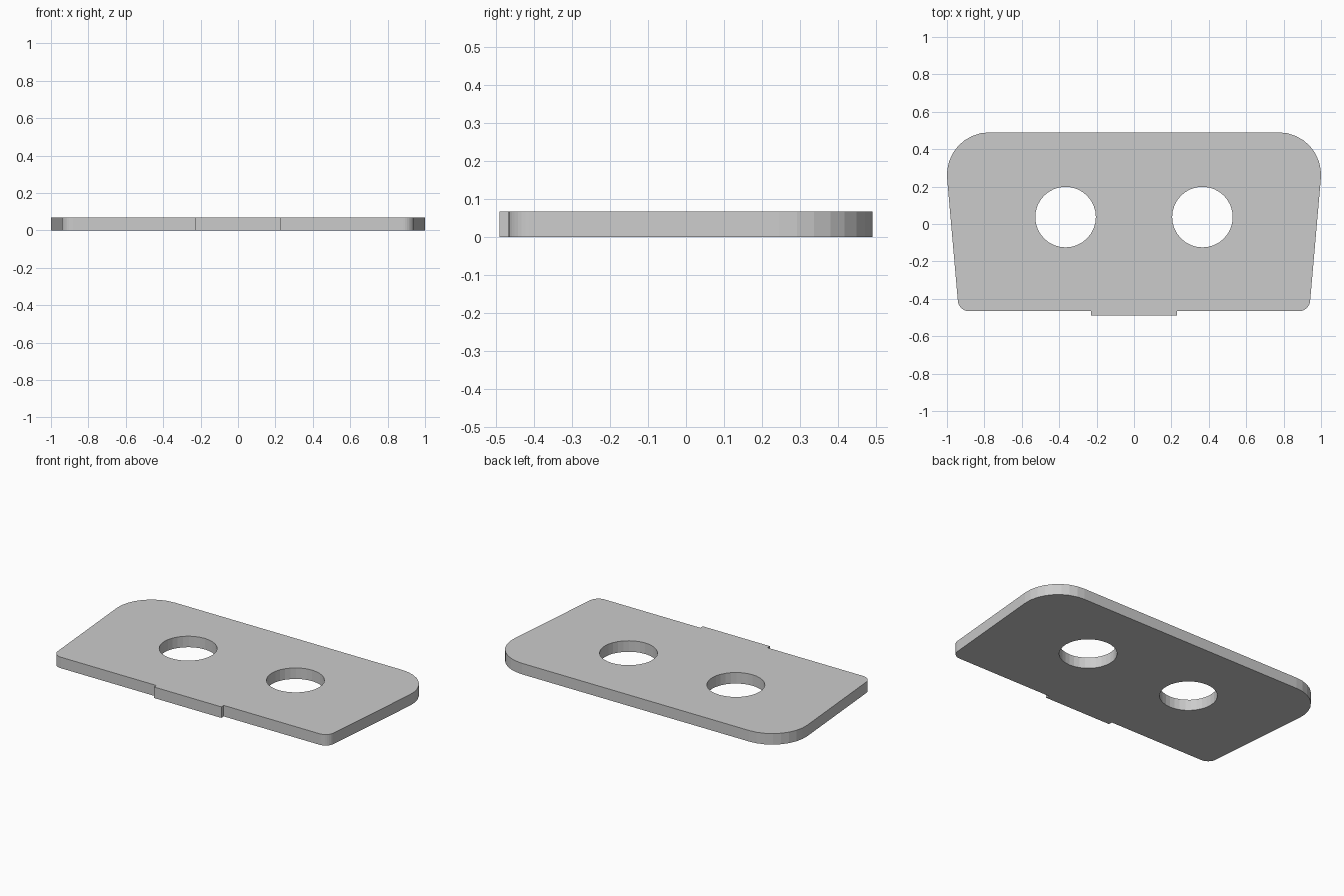
import bpy, bmesh
from math import sin, cos, radians, atan2, degrees, pi

if "Cube" in bpy.data.objects:
    bpy.data.objects.remove(bpy.data.objects["Cube"])

THICK = 0.068


def arc(cx, cy, r, a0, a1, n):
    return [(cx + r * cos(radians(a0 + (a1 - a0) * i / n)),
             cy + r * sin(radians(a0 + (a1 - a0) * i / n))) for i in range(n + 1)]


# Right half of the outline: tab, small lower corner, tapered side, large upper corner
taper = -degrees(atan2(0.057, 0.66))
half = [(0.229, -0.49), (0.229, -0.466)]
half += arc(0.882, -0.406, 0.06, -90, taper, 8)
half += arc(0.774, 0.264, 0.226, taper, 90, 8)
outline = half + [(-x, y) for x, y in reversed(half)]

# Two round holes
holes = [[(cx + 0.162 * cos(2 * pi * i / 32), 0.037 + 0.162 * sin(2 * pi * i / 32))
          for i in range(32)] for cx in (-0.366, 0.366)]

# Flat filled curve with thickness
curve = bpy.data.curves.new("plate_profile", 'CURVE')
curve.dimensions = '2D'
curve.fill_mode = 'BOTH'
curve.extrude = THICK / 2
for loop in [outline] + holes:
    spline = curve.splines.new('POLY')
    spline.points.add(len(loop) - 1)
    for p, (x, y) in zip(spline.points, loop):
        p.co = (x, y, 0, 1)
    spline.use_cyclic_u = True

plate = bpy.data.objects.new("two_hole_plate", curve)
bpy.context.collection.objects.link(plate)
bpy.context.view_layer.objects.active = plate
plate.select_set(True)
bpy.ops.object.convert(target='MESH')
plate = bpy.context.object

# Weld the caps to the walls and stand the plate on the floor
bm = bmesh.new()
bm.from_mesh(plate.data)
bmesh.ops.remove_doubles(bm, verts=bm.verts, dist=1e-5)
bmesh.ops.translate(bm, verts=bm.verts, vec=(0, 0, THICK / 2))
bmesh.ops.recalc_face_normals(bm, faces=bm.faces)
for f in bm.faces:
    f.smooth = False
bm.to_mesh(plate.data)
bm.free()
plate.name = "two_hole_plate"
